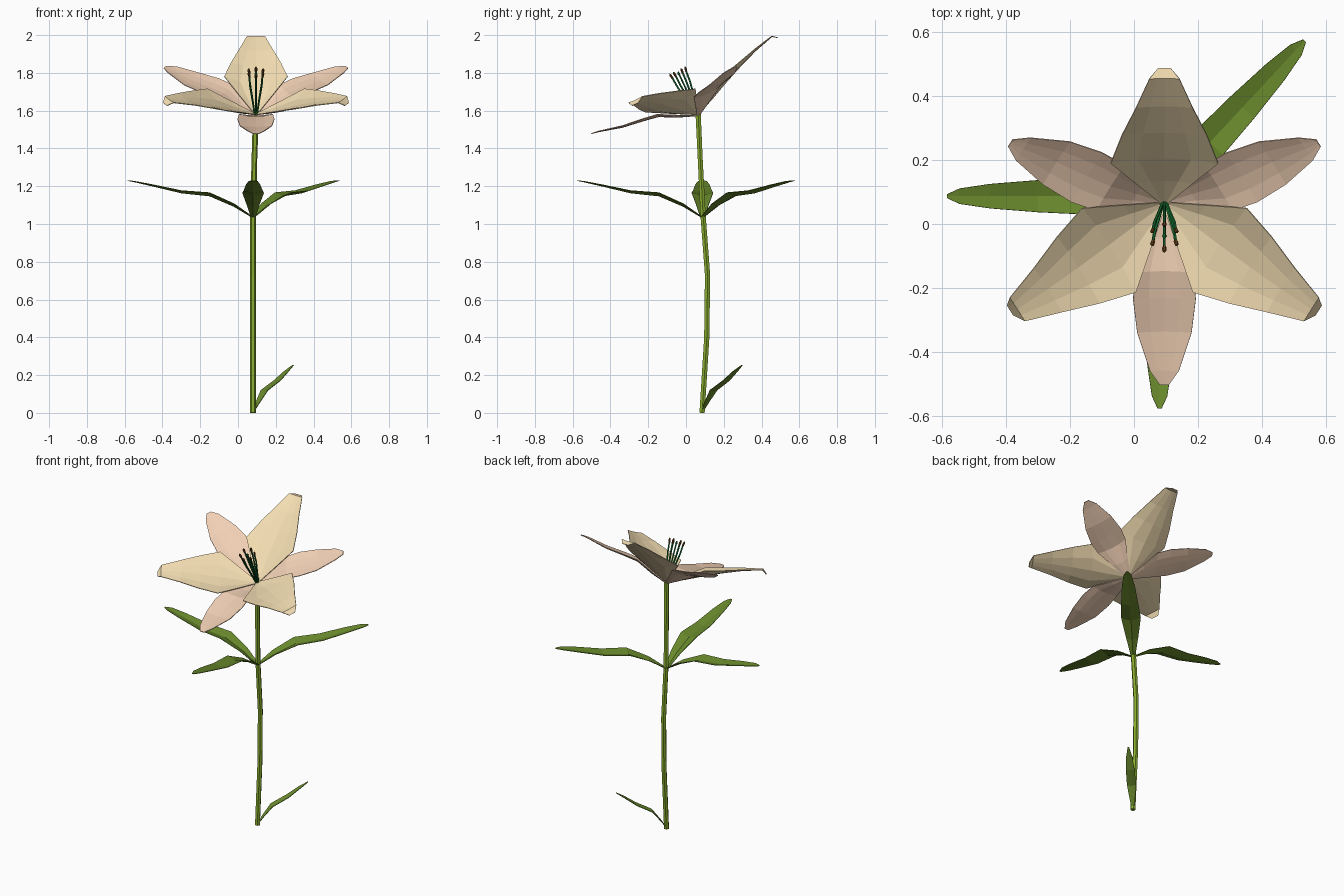
import bpy, math
from mathutils import Vector, Matrix

if "Cube" in bpy.data.objects:
    bpy.data.objects.remove(bpy.data.objects["Cube"])


def material(name, rgb):
    m = bpy.data.materials.new(name)
    m.diffuse_color = (*rgb, 1)
    m.use_nodes = True
    m.node_tree.nodes["Principled BSDF"].inputs["Base Color"].default_value = m.diffuse_color
    return m


CREAM = material("cream", (0.90, 0.73, 0.45))
PINK = material("pink", (0.88, 0.63, 0.46))
LEAF = material("leaf_green", (0.14, 0.25, 0.025))
STEM = material("stem_green", (0.25, 0.42, 0.03))
FILAMENT = material("filament_green", (0.01, 0.18, 0.035))
ANTHER = material("anther_brown", (0.12, 0.05, 0.01))


def make(name, verts, faces, mat):
    me = bpy.data.meshes.new(name)
    me.from_pydata(verts, [], faces)
    me.materials.append(mat)
    ob = bpy.data.objects.new(name, me)
    bpy.context.collection.objects.link(ob)
    return ob


def blade(name, rows, frame, mat, thick, cols=(-1, -0.5, 0, 0.5, 1)):
    """Cupped strip; rows are (reach, height, half width, edge raise)."""
    n = len(cols)
    verts = [frame @ Vector((r, t * w, h + e * t * t))
             for r, h, w, e in rows for t in cols]
    faces = [(i * n + j, (i + 1) * n + j, (i + 1) * n + j + 1, i * n + j + 1)
             for i in range(len(rows) - 1) for j in range(n - 1)]
    ob = make(name, verts, faces, mat)
    mod = ob.modifiers.new("thickness", 'SOLIDIFY')
    mod.thickness = thick
    mod.offset = 0


def tube(name, points, radii, sides, mat):
    """Capped tube swept through points."""
    pts = [Vector(p) for p in points]
    verts, faces = [], []
    for i, p in enumerate(pts):
        d = (pts[min(i + 1, len(pts) - 1)] - pts[max(i - 1, 0)]).normalized()
        a = d.cross(Vector((0, 1, 0))).normalized()
        b = d.cross(a)
        for k in range(sides):
            q = 2 * math.pi * k / sides
            verts.append(p + (a * math.cos(q) + b * math.sin(q)) * radii[i])
    for i in range(len(pts) - 1):
        for k in range(sides):
            m = (k + 1) % sides
            faces.append((i * sides + k, (i + 1) * sides + k,
                          (i + 1) * sides + m, i * sides + m))
    faces += [tuple(range(sides)),
              tuple(reversed(range(len(verts) - sides, len(verts))))]
    return make(name, verts, faces, mat)


def turn(deg):
    return Matrix.Rotation(math.radians(deg), 4, 'Z')


# Stem
tube("stem", [(0.08, 0.085, 0), (0.08, 0.11, 0.4), (0.08, 0.114, 0.73),
              (0.08, 0.09, 1.05), (0.087, 0.075, 1.35), (0.095, 0.064, 1.59)],
     [0.016, 0.016, 0.016, 0.016, 0.015, 0.016], 6, STEM)

# Leaves: a whorl of three and one small leaf at the base
leaf_rows = [(0, -0.008, 0.012, 0.005), (0.1, 0.052, 0.035, 0.015), (0.23, 0.108, 0.057, 0.018),
             (0.38, 0.124, 0.05, 0.013), (0.53, 0.160, 0.038, 0.008),
             (0.625, 0.182, 0.024, 0.004), (0.664, 0.19, 0.006, 0)]
for name, ang in (("left_leaf", 180), ("front_leaf", -90), ("back_leaf", 47)):
    frame = Matrix.Translation((0.08, 0.087, 1.04)) @ turn(ang)
    blade(name, leaf_rows, frame, LEAF, 0.003, (-1, 0, 1))
base_rows = [(0, 0.004, 0.007, 0.002), (0.035, 0.05, 0.016, 0.006), (0.085, 0.112, 0.027, 0.008),
             (0.18, 0.165, 0.025, 0.006), (0.25, 0.218, 0.017, 0.003),
             (0.3, 0.253, 0.004, 0)]
blade("base_leaf", base_rows, Matrix.Translation((0.08, 0.085, 0)) @ turn(45),
      LEAF, 0.003, (-1, 0, 1))

# Flower: three broad inner and three slim outer petals on a tilted axis
flower = (Matrix.Translation((0.095, 0.065, 1.575))
          @ Matrix.Rotation(math.radians(25), 4, 'X'))
inner = [(0.005, 0.008, 0.012, 0.003), (0.1, 0.046, 0.088, 0.024), (0.2, 0.093, 0.168, 0.041),
         (0.31, 0.14, 0.133, 0.022), (0.42, 0.182, 0.088, 0.01),
         (0.53, 0.213, 0.047, 0.003), (0.556, 0.194, 0.02, 0)]
outer = [(0.005, 0, 0.012, 0.002), (0.1, 0.036, 0.05, 0.012), (0.195, 0.083, 0.09, 0.014),
         (0.28, 0.097, 0.098, 0.012), (0.39, 0.112, 0.085, 0.009),
         (0.51, 0.143, 0.045, 0.004), (0.556, 0.152, 0.014, 0)]
for i in range(3):
    blade(f"inner_petal_{i + 1}", inner, flower @ turn(90 + 120 * i), CREAM, 0.004)
    blade(f"outer_petal_{i + 1}", outer, flower @ turn(30 + 120 * i), PINK, 0.004)

# Stamens: curved filaments with brown anthers, and a central pistil
for i in range(6):
    f = flower @ turn(30 + 60 * i)
    path = [f @ Vector(p) for p in ((0.006, 0, 0), (0.022, 0, 0.1),
                                    (0.036, 0, 0.18), (0.041, 0, 0.24))]
    tube(f"filament_{i + 1}", path, [0.005] * 4, 5, FILAMENT)
    tip = [f @ Vector(p) for p in ((0.039, 0, 0.23), (0.041, 0, 0.24),
                                   (0.044, 0, 0.255), (0.045, 0, 0.264))]
    tube(f"anther_{i + 1}", tip, [0.003, 0.007, 0.007, 0.002], 6, ANTHER)
tube("pistil", [flower @ Vector((0, 0, z)) for z in (0, 0.12, 0.235, 0.242, 0.255)],
     [0.005, 0.005, 0.005, 0.008, 0.004], 6, FILAMENT)
